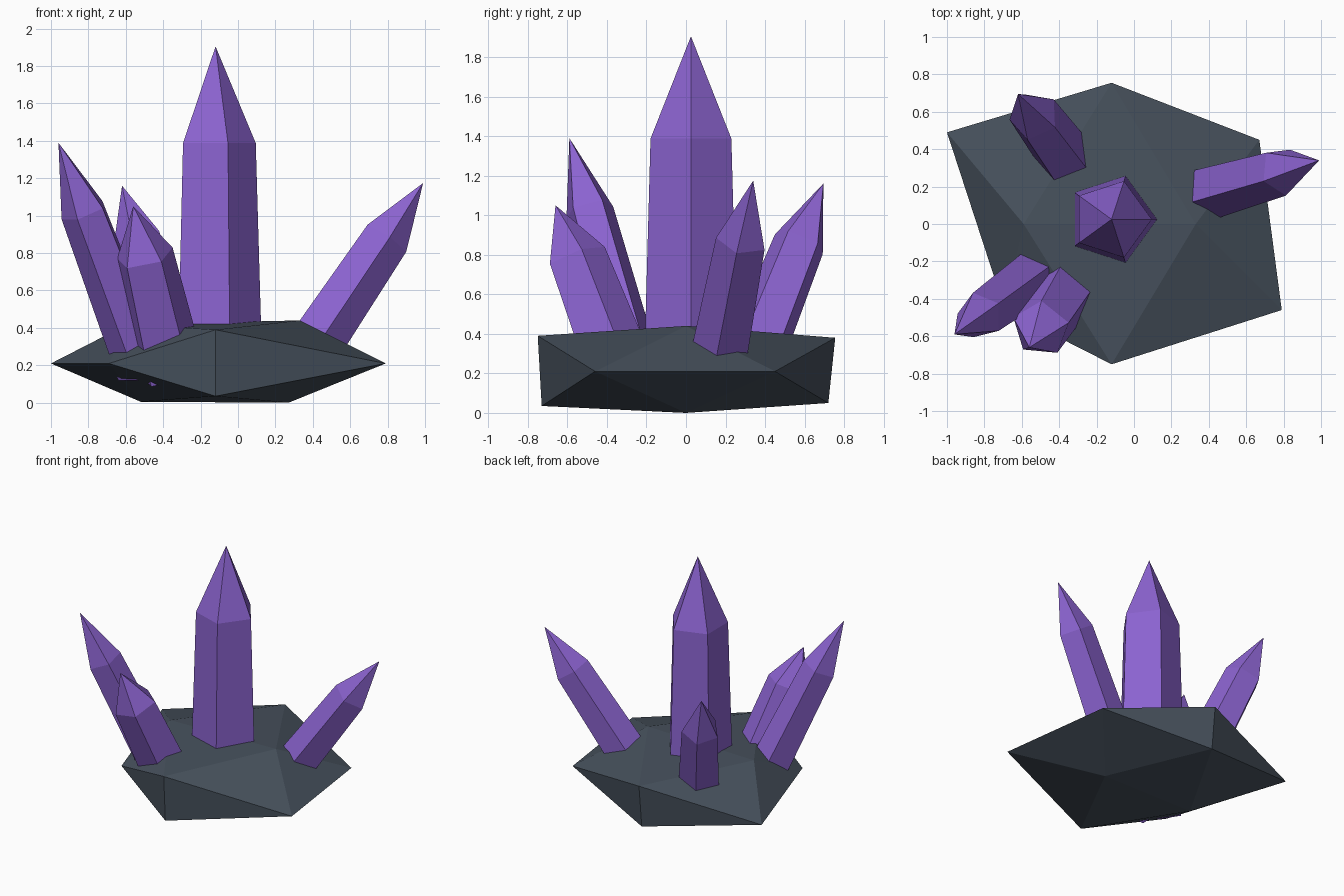
import bpy, bmesh
from math import sin, cos, tau, radians
from mathutils import Vector

if "Cube" in bpy.data.objects:
    bpy.data.objects.remove(bpy.data.objects["Cube"])


def material(name, rgb):
    m = bpy.data.materials.new(name)
    m.diffuse_color = (*rgb, 1)
    m.use_nodes = True
    m.node_tree.nodes["Principled BSDF"].inputs["Base Color"].default_value = m.diffuse_color
    return m


purple = material("amethyst purple", (0.26, 0.125, 0.63))
slate = material("slate grey", (0.062, 0.082, 0.108))


def add_object(name, bm, mat):
    bmesh.ops.recalc_face_normals(bm, faces=bm.faces)
    mesh = bpy.data.meshes.new(name)
    bm.to_mesh(mesh)
    bm.free()
    mesh.materials.append(mat)
    bpy.context.collection.objects.link(bpy.data.objects.new(name, mesh))


# Rock base: a flattened, uneven icosahedron
bm = bmesh.new()
for p in [(-1, .49, .21), (.67, .45, .21), (.79, -.46, .21), (-.69, -.46, .21),
          (-.12, .755, .38), (-.12, -.75, .39), (-.12, .72, .05), (-.12, -.73, .035),
          (-.59, 0, .42), (.33, 0, .44), (-.52, 0, .005), (.27, 0, 0)]:
    bm.verts.new(p)
bmesh.ops.convex_hull(bm, input=bm.verts)
add_object("rock_base", bm, slate)


def crystal(name, base, tip, radius, spin):
    """Five-sided tapered prism with a pointed cap, leaning from base to tip."""
    base, tip = Vector(base), Vector(tip)
    axis = (tip - base).normalized()
    side = Vector((0, 0, 1)).cross(axis)
    side = side.normalized() if side.length > 0.05 else Vector((0, 1, 0))
    out = side.cross(axis)
    bm = bmesh.new()

    def ring(t, r):
        c = base.lerp(tip, t)
        angles = [radians(spin) + tau * i / 5 for i in range(5)]
        return [bm.verts.new(c + r * (out * cos(a) + side * sin(a))) for a in angles]

    low, high = ring(0, radius), ring(0.7, radius * 0.86)
    point = bm.verts.new(tip)
    bm.faces.new(low)
    for i in range(5):
        j = (i + 1) % 5
        bm.faces.new((low[i], low[j], high[j], high[i]))
        bm.faces.new((high[i], high[j], point))
    add_object(name, bm, purple)


# Crystals: one upright in the middle, four leaning outward
crystal("centre_crystal", (-.12, .025, .18), (-.12, .025, 1.905), .25, 0)
crystal("left_crystal", (-.50, -.255, .17), (-.96, -.59, 1.39), .15, 34)
crystal("right_crystal", (.32, .15, .18), (.99, .34, 1.175), .155, 47)
crystal("back_crystal", (-.33, .30, .17), (-.62, .695, 1.16), .16, 59)
crystal("front_crystal", (-.355, -.325, .16), (-.56, -.66, 1.05), .185, -8)
